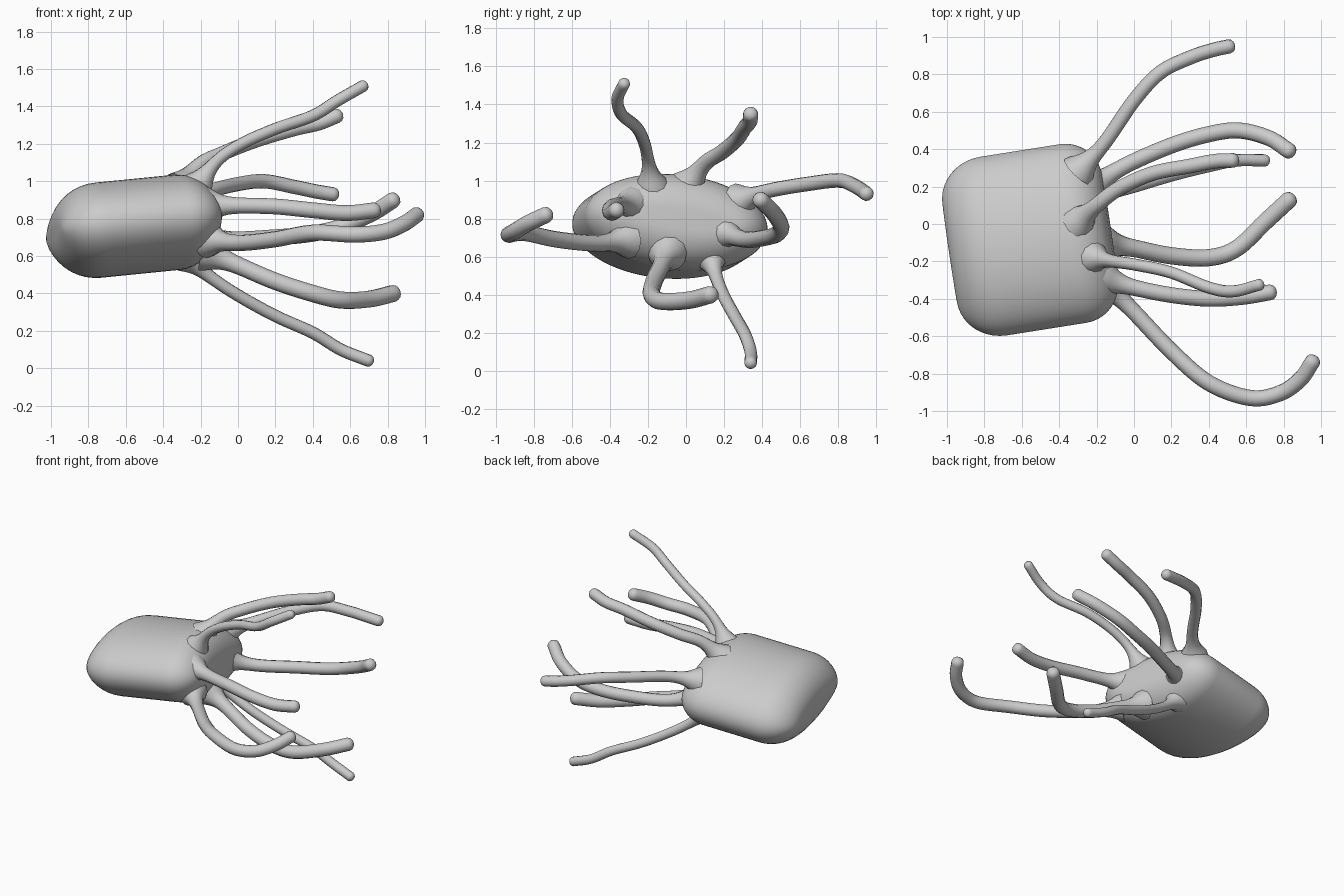
import bpy, bmesh, math
from mathutils import Vector, Matrix

if "Cube" in bpy.data.objects:
    bpy.data.objects.remove(bpy.data.objects["Cube"])

grey = bpy.data.materials.new("warm_grey")
grey.diffuse_color = (0.6, 0.6, 0.6, 1)
grey.use_nodes = True
grey.node_tree.nodes["Principled BSDF"].inputs["Base Color"].default_value = grey.diffuse_color


def finish(obj):
    obj.data.materials.clear()
    obj.data.materials.append(grey)
    bpy.ops.object.select_all(action='DESELECT')
    obj.select_set(True)
    bpy.context.view_layer.objects.active = obj


def body():
    """Oval drum with rounded rims, swept along a slightly tilted axis."""
    start, end = Vector((-0.985, -0.155, 0.715)), Vector((-0.13, -0.02, 0.80))
    axis = (end - start).normalized()
    side = Vector((0, 0, 1)).cross(axis).normalized()
    up = axis.cross(side)
    roll = Matrix.Rotation(math.radians(-6), 3, axis)
    side, up = roll @ side, roll @ up
    length, a, b = (end - start).length, 0.485, 0.252

    # (distance along axis, inset from the full oval)
    rings, steps = [], 10
    for i in range(steps + 1):
        t = math.pi / 2 * i / steps
        rings.append((0.24 * (1 - math.cos(t)), 0.22 * (1 - math.sin(t))))
    for i in range(steps + 1):
        t = math.pi / 2 * i / steps
        rings.append((length - 0.20 * (1 - math.sin(t)), 0.20 * (1 - math.cos(t))))

    bm, n, loops = bmesh.new(), 64, []
    for dist, inset in rings:
        c = start + axis * dist
        loops.append([bm.verts.new(
            c + side * (a - inset) * math.cos(k * math.tau / n)
            + up * (b - inset) * math.sin(k * math.tau / n)) for k in range(n)])
    for lo, hi in zip(loops, loops[1:]):
        for k in range(n):
            bm.faces.new((lo[k], lo[(k + 1) % n], hi[(k + 1) % n], hi[k]))
    bm.faces.new(loops[0][::-1])
    bm.faces.new(loops[-1])
    bmesh.ops.recalc_face_normals(bm, faces=bm.faces)
    mesh = bpy.data.meshes.new("body")
    bm.to_mesh(mesh)
    bm.free()
    obj = bpy.data.objects.new("body", mesh)
    bpy.context.collection.objects.link(obj)
    finish(obj)
    bpy.ops.object.shade_smooth_by_angle(angle=math.radians(50))


def smooth_path(pts, per=7):
    """Catmull-Rom curve through the points."""
    p = [Vector(q) for q in pts]
    p = [2 * p[0] - p[1]] + p + [2 * p[-1] - p[-2]]
    out = []
    for i in range(1, len(p) - 2):
        for k in range(per):
            t = k / per
            out.append(0.5 * (2 * p[i] + (p[i + 1] - p[i - 1]) * t
                       + (2 * p[i - 1] - 5 * p[i] + 4 * p[i + 1] - p[i + 2]) * t ** 2
                       + (3 * p[i] - p[i - 1] - 3 * p[i + 1] + p[i + 2]) * t ** 3))
    return out + [p[-2]]


def tentacle(name, pts, r):
    """Round tube with a flared root and a domed tip."""
    path = smooth_path(pts)
    radii, run = [], 0
    for i, q in enumerate(path):
        if i:
            run += (q - path[i - 1]).length
        radii.append(r + 0.06 * math.exp(-(run / 0.075) ** 1.5))
    tip, way = path[-1], (path[-1] - path[-2]).normalized()
    for deg in (30, 55, 75, 88):
        t = math.radians(deg)
        path.append(tip + way * r * 0.8 * math.sin(t))
        radii.append(r * math.cos(t))

    curve = bpy.data.curves.new(name, 'CURVE')
    curve.dimensions = '3D'
    curve.bevel_depth = 1.0
    curve.bevel_resolution = 4
    curve.use_fill_caps = True
    spline = curve.splines.new('POLY')
    spline.points.add(len(path) - 1)
    for pt, q, rad in zip(spline.points, path, radii):
        pt.co = (*q, 1)
        pt.radius = rad
    obj = bpy.data.objects.new(name, curve)
    bpy.context.collection.objects.link(obj)
    finish(obj)
    bpy.ops.object.convert(target='MESH')
    bpy.ops.object.shade_smooth_by_angle(angle=math.radians(60))


body()

# Upper pair
tentacle("tentacle_top_front", [(-.22, -.18, .97), (-.11, -.2, 1.11), (.02, -.22, 1.2),
         (.2, -.26, 1.28), (.4, -.34, 1.35), (.53, -.36, 1.43), (.67, -.325, 1.51)], .032)
tentacle("tentacle_top_back", [(-.3, .01, .97), (-.2, .1, 1.09), (-.08, .19, 1.15),
         (.1, .27, 1.22), (.3, .31, 1.28), (.43, .335, 1.31), (.53, .34, 1.35)], .04)
# Back pair
tentacle("tentacle_back_upper", [(-.3, .28, .89), (-.16, .43, .945), (0, .66, .985),
         (.14, .81, 1.0), (.3, .89, .97), (.42, .93, .945), (.51, .95, .93)], .038)
tentacle("tentacle_back_lower", [(-.24, .19, .73), (-.05, .31, .69), (.2, .42, .70),
         (.4, .48, .72), (.56, .5, .76), (.72, .46, .83), (.83, .39, .9)], .043)
# Lower pair
tentacle("tentacle_bottom_back", [(-.28, .13, .6), (-.15, .16, .49), (0, .2, .39),
         (.2, .26, .28), (.4, .31, .19), (.55, .34, .1), (.7, .34, .04)], .033)
tentacle("tentacle_bottom_front", [(-.17, -.1, .62), (0, -.13, .55), (.2, -.17, .465),
         (.4, -.18, .4), (.55, -.13, .365), (.7, .01, .37), (.83, .13, .4)], .046)
# Front pair
tentacle("tentacle_front_lower", [(-.16, -.31, .69), (0, -.47, .67), (.2, -.68, .69),
         (.4, -.85, .725), (.62, -.93, .715), (.78, -.905, .73), (.89, -.83, .775),
         (.955, -.735, .82)], .043)
tentacle("tentacle_front_upper", [(-.17, -.29, .87), (0, -.34, .87), (.2, -.38, .865),
         (.4, -.4, .845), (.58, -.39, .83), (.73, -.365, .845)], .042)
